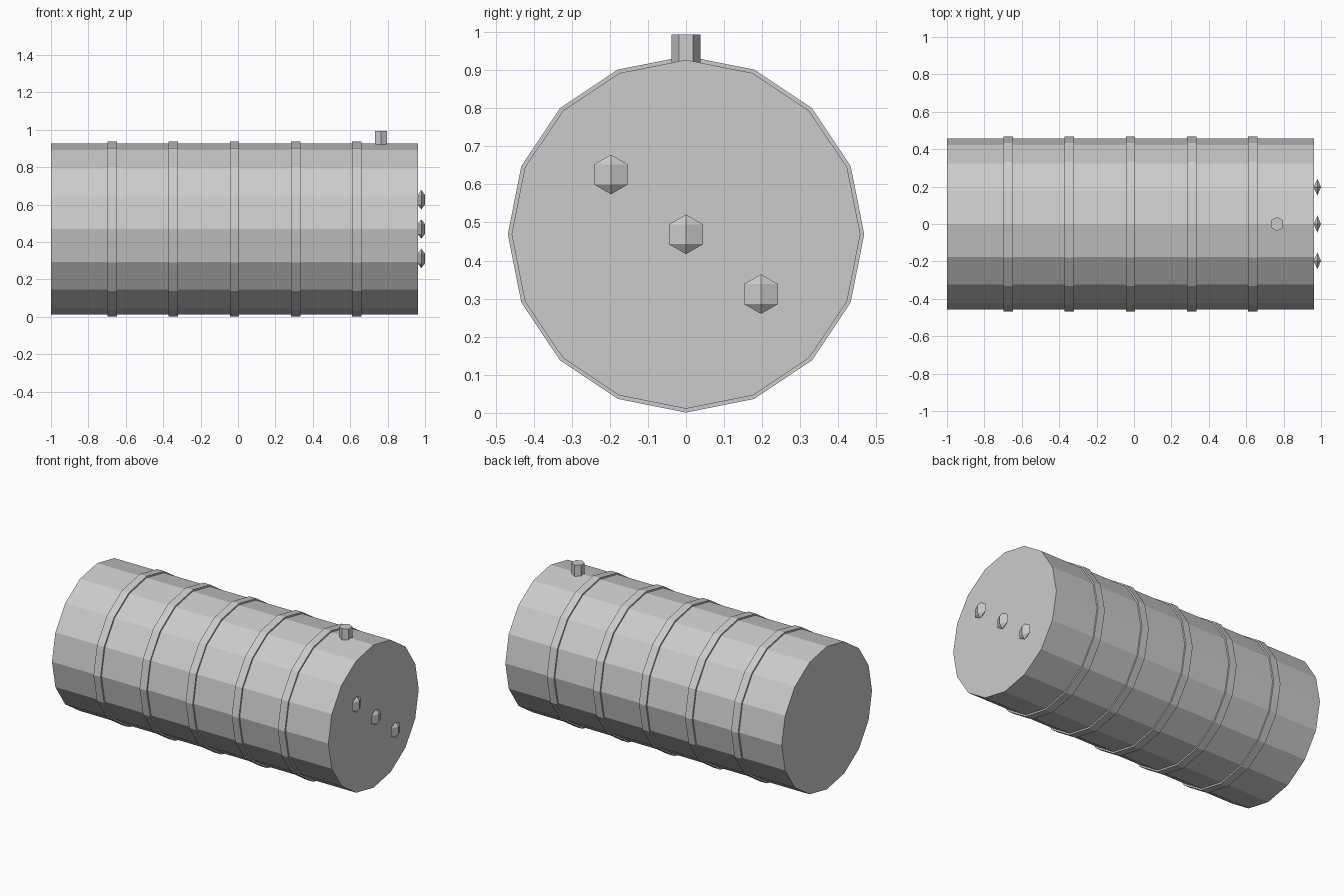
import bpy
from math import pi

default = bpy.data.objects.get("Cube")
if default:
    bpy.data.objects.remove(default, do_unlink=True)

# One plain steel colour
steel = bpy.data.materials.new("grey_steel")
steel.use_nodes = True
grey = (0.6, 0.6, 0.6, 1)
steel.diffuse_color = grey
steel.node_tree.nodes["Principled BSDF"].inputs["Base Color"].default_value = grey

AXIS_Z = 0.469
MID_X = -0.019


def finish(name):
    ob = bpy.context.object
    ob.name = name
    ob.data.materials.append(steel)
    return ob


def drum(name, x, radius, length):
    """Sixteen-sided cylinder lying along x, with a corner at the top."""
    bpy.ops.mesh.primitive_cylinder_add(
        vertices=16, radius=radius, depth=length,
        location=(x, 0, AXIS_Z), rotation=(0, pi / 2, 0))
    return finish(name)


# Tank body and its five bands
drum("tank_body", MID_X, 0.458, 1.962)
for i in range(5):
    drum(f"band_{i + 1}", MID_X + (i - 2) * 0.327, 0.468, 0.05)

# Hexagonal filler cap on top
bpy.ops.mesh.primitive_cylinder_add(
    vertices=6, radius=0.038, depth=0.1, location=(0.765, 0, 0.943))
finish("filler_cap")

# Diagonal row of three flattened, faceted knobs on the end
for i in (-1, 0, 1):
    bpy.ops.mesh.primitive_uv_sphere_add(
        segments=4, ring_count=3, radius=0.052,
        location=(0.98, i * 0.197, AXIS_Z - i * 0.157))
    knob = finish(f"knob_{i + 2}")
    knob.scale.x = 0.44
